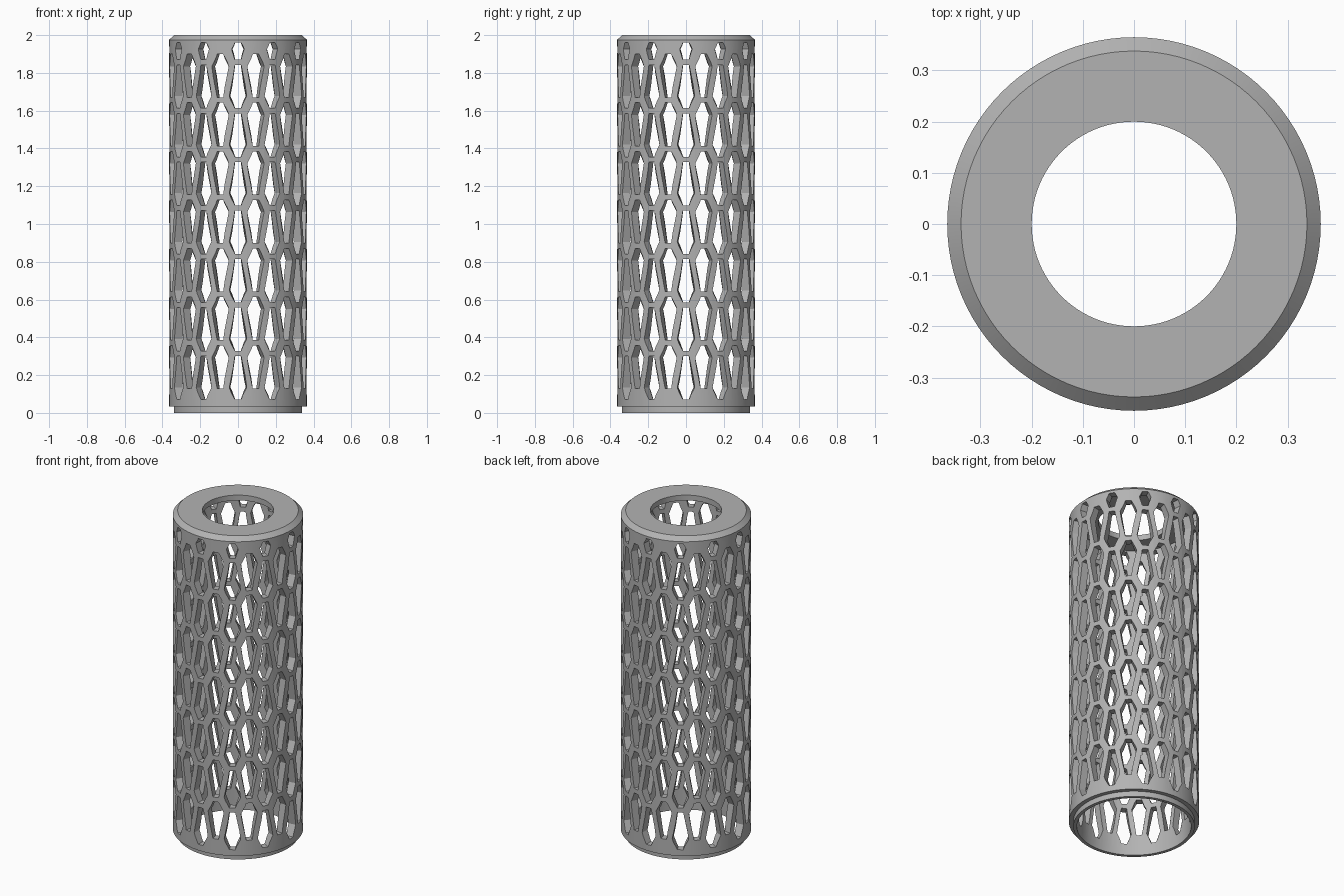
import bpy, bmesh
from math import sin, cos, radians, pi
from mathutils import Matrix

cube = bpy.data.objects.get("Cube")
if cube:
    bpy.data.objects.remove(cube)

OUTER, INNER, LIP, MOUTH = 0.365, 0.32, 0.34, 0.2
SEGMENTS = 96
PITCH = 0.257          # height of one lattice row
STEP = 15              # degrees between hole columns

grey = bpy.data.materials.new("plain_grey")
grey.use_nodes = True
grey.diffuse_color = (0.45, 0.45, 0.45, 1)
grey.node_tree.nodes["Principled BSDF"].inputs["Base Color"].default_value = grey.diffuse_color


def make_object(name, bm):
    bmesh.ops.recalc_face_normals(bm, faces=bm.faces)
    mesh = bpy.data.meshes.new(name)
    bm.to_mesh(mesh)
    bm.free()
    mesh.materials.append(grey)
    obj = bpy.data.objects.new(name, mesh)
    bpy.context.collection.objects.link(obj)
    return obj


def lathe(name, profile):
    """Revolve a closed (radius, height) profile about the z axis."""
    bm = bmesh.new()
    verts = [bm.verts.new((r, 0, z)) for r, z in profile]
    edges = [bm.edges.new((verts[i - 1], verts[i])) for i in range(len(verts))]
    bmesh.ops.spin(bm, geom=verts + edges, axis=(0, 0, 1), cent=(0, 0, 0),
                   angle=2 * pi, steps=SEGMENTS, use_duplicate=False)
    bmesh.ops.remove_doubles(bm, verts=bm.verts, dist=1e-5)
    return make_object(name, bm)


def add_hole(bm, column, levels):
    """Radial prism; levels are (height, half width in degrees)."""
    outline = [(-w, z) for z, w in levels] + [(w, z) for z, w in reversed(levels)]
    turn = Matrix.Rotation(radians(column * STEP), 3, 'Z')
    rings = []
    for r in (INNER - 0.04, OUTER + 0.04):
        rings.append([bm.verts.new(turn @ _point(r, a, z)) for a, z in outline])
    inner, outer = rings
    bm.faces.new(inner)
    bm.faces.new(outer)
    for i in range(len(outline)):
        bm.faces.new((inner[i - 1], inner[i], outer[i], outer[i - 1]))


def _point(r, degrees, z):
    # keep the cap flat so every prism stays planar
    a = radians(degrees)
    return Matrix.Translation((r, r * sin(a) / cos(a), z)).to_translation()


# Sleeve: tube wall, bottom lip, chamfered top rim and flat annular cap
sleeve = lathe("lattice_sleeve", [
    (INNER, 0), (LIP, 0), (LIP, 0.033), (OUTER, 0.033), (OUTER, 1.975),
    (0.338, 2), (MOUTH, 2), (MOUTH, 1.967), (INNER, 1.967)])

# Lattice holes: interlocking upright and inverted tapered hexagons
NARROW, WIDE = 2.6, 7.3
upright = [(0.071, NARROW), (0.135, WIDE), (0.300, NARROW)]
inverted = [(0.128, NARROW), (0.293, WIDE), (0.357, NARROW)]
bm = bmesh.new()
for column in range(360 // STEP):
    shape = inverted if column % 2 else upright
    for row in range(7):
        add_hole(bm, column, [(z + row * PITCH, w) for z, w in shape])
    if column % 2 == 0:
        # short holes under the cap
        lift = 7 * PITCH
        add_hole(bm, column, [(0.071 + lift, NARROW), (0.127 + lift, 5.2), (1.96, NARROW)])
cutter = make_object("hole_cutter", bm)
cutter.hide_render = True
cutter.hide_viewport = True

cut = sleeve.modifiers.new("lattice", 'BOOLEAN')
cut.operation = 'DIFFERENCE'
cut.solver = 'EXACT'
cut.object = cutter

# Bake the lattice, then shade smooth with sharp hole edges
bpy.ops.object.select_all(action='DESELECT')
sleeve.select_set(True)
bpy.context.view_layer.objects.active = sleeve
bpy.ops.object.modifier_apply(modifier=cut.name)
bpy.data.objects.remove(cutter)
bpy.ops.object.shade_smooth_by_angle(angle=radians(30))
